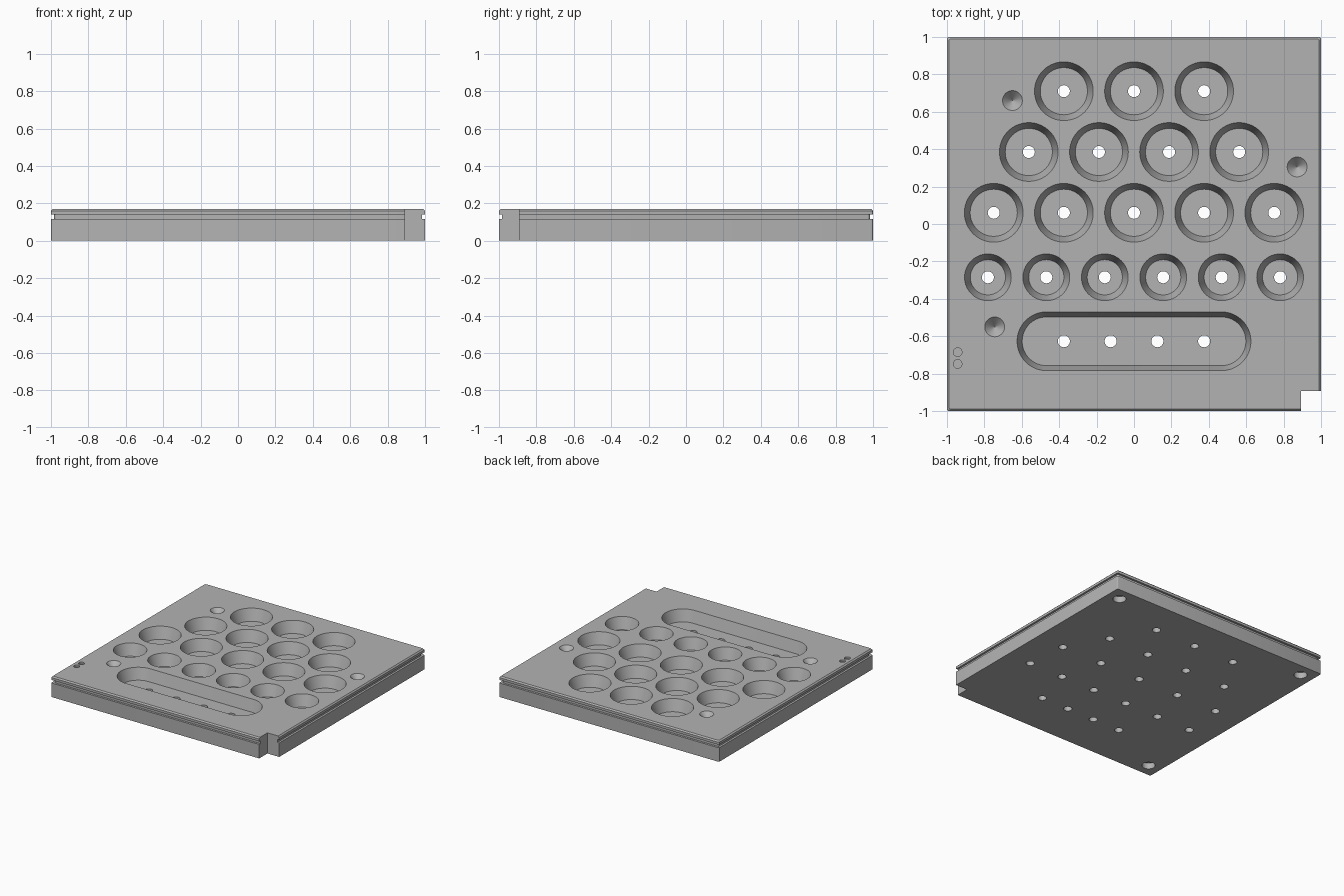
import bpy
import bmesh
from math import cos, sin, pi, radians
from mathutils import Vector

if "Cube" in bpy.data.objects:
    bpy.data.objects.remove(bpy.data.objects["Cube"], do_unlink=True)

TOP = 0.17       # upper face height
FLOOR = 0.076    # pocket floor height
OVER = 0.05      # cutter overshoot
DRAIN = 0.032    # drain hole radius

grey = bpy.data.materials.new("plain grey")
grey.use_nodes = True
grey.diffuse_color = (0.45, 0.45, 0.45, 1)
grey.node_tree.nodes["Principled BSDF"].inputs["Base Color"].default_value = grey.diffuse_color


def circle(r, n=64):
    return [Vector((r * cos(2 * pi * i / n), r * sin(2 * pi * i / n))) for i in range(n)]


def stadium(half_straight, r, n=64):
    return [p + Vector((half_straight if i < n // 4 or i >= 3 * n // 4 else -half_straight, 0))
            for i, p in enumerate(circle(r, n))]


def rounded_square(half, r=0.012):
    """Square outline with slightly eased corners."""
    pts = []
    for k in range(4):
        turn = k * pi / 2
        centre = Vector((cos(turn + pi / 4), sin(turn + pi / 4))) * (half - r) * 2 ** 0.5
        pts += [centre + Vector((cos(turn + a * pi / 6), sin(turn + a * pi / 6))) * r for a in range(4)]
    return pts


def stack(bm, layers, at=(0, 0)):
    """Closed solid through outlines given as (z, points), from bottom to top."""
    rings = [[bm.verts.new((p.x + at[0], p.y + at[1], z)) for p in pts] for z, pts in layers]
    n = len(rings[0])
    for low, high in zip(rings, rings[1:]):
        for i in range(n):
            j = (i + 1) % n
            bm.faces.new((low[i], low[j], high[j], high[i]))
    bm.faces.new(rings[0][::-1])
    bm.faces.new(rings[-1])


def make_object(name, bm):
    bmesh.ops.recalc_face_normals(bm, faces=bm.faces)
    mesh = bpy.data.meshes.new(name)
    bm.to_mesh(mesh)
    bm.free()
    mesh.materials.append(grey)
    obj = bpy.data.objects.new(name, mesh)
    bpy.context.collection.objects.link(obj)
    return obj


def cut(target, bm):
    cutter = make_object("cutter", bm)
    cutter.hide_render = True
    mod = target.modifiers.new("cut", "BOOLEAN")
    mod.operation, mod.solver, mod.object = "DIFFERENCE", "EXACT", cutter
    bpy.context.view_layer.objects.active = target
    bpy.ops.object.modifier_apply(modifier=mod.name)
    bpy.data.objects.remove(cutter, do_unlink=True)


# Plate body: grooved sides and a chamfered upper rim
bm = bmesh.new()
profile = [(0, 1), (0.115, 1), (0.115, 0.983), (0.14, 0.983), (0.14, 1), (0.16, 1), (TOP, 0.99)]
stack(bm, [(z, rounded_square(h)) for z, h in profile])
tray = make_object("tray_plate", bm)

# Tapered round wells, each with a drain hole through the floor
cuts = bmesh.new()
rows = [(0.71, 3, 0.375, 0.157), (0.385, 4, 0.375, 0.157),
        (0.06, 5, 0.375, 0.157), (-0.285, 6, 0.3125, 0.125)]
for y, count, pitch, r in rows:
    for i in range(count):
        x = (i - (count - 1) / 2) * pitch
        stack(cuts, [(-OVER, circle(DRAIN)), (FLOOR, circle(DRAIN)), (FLOOR, circle(r - 0.031)),
                     (TOP, circle(r)), (TOP + OVER, circle(r))], (x, y))

# Conical dimples in the upper face
for spot in [(-0.65, 0.66), (0.872, 0.305), (-0.745, -0.55)]:
    stack(cuts, [(TOP - 0.055, circle(0.001)), (TOP, circle(0.053)), (TOP + OVER, circle(0.053))], spot)

# Two shallow round marks near the left edge
for y in (-0.685, -0.748):
    stack(cuts, [(TOP - 0.015, circle(0.023, 32)), (TOP + OVER, circle(0.023, 32))], (-0.943, y))

# Blind sockets under three corners
for spot in [(0.89, 0.89), (-0.89, 0.89), (-0.89, -0.89)]:
    stack(cuts, [(-OVER, circle(0.05)), (0.05, circle(0.05))], spot)

# Square corner notch
stack(cuts, [(z, [Vector((sx * 0.11, sy * 0.11)) for sx, sy in ((-1, -1), (1, -1), (1, 1), (-1, 1))])
             for z in (-OVER, TOP + OVER)], (1.003, -1.003))
cut(tray, cuts)

# Long rounded trough with tapered walls
trough = bmesh.new()
stack(trough, [(FLOOR, stadium(0.468, 0.13)), (TOP, stadium(0.468, 0.157)),
               (TOP + OVER, stadium(0.468, 0.157))], (0, -0.627))
cut(tray, trough)

# Drain holes in the trough floor
drains = bmesh.new()
for i in range(4):
    stack(drains, [(-OVER, circle(DRAIN)), (TOP, circle(DRAIN))], ((i - 1.5) * 0.25, -0.627))
cut(tray, drains)

bpy.ops.object.select_all(action="DESELECT")
tray.select_set(True)
bpy.context.view_layer.objects.active = tray
bpy.ops.object.shade_smooth_by_angle(angle=radians(25))
